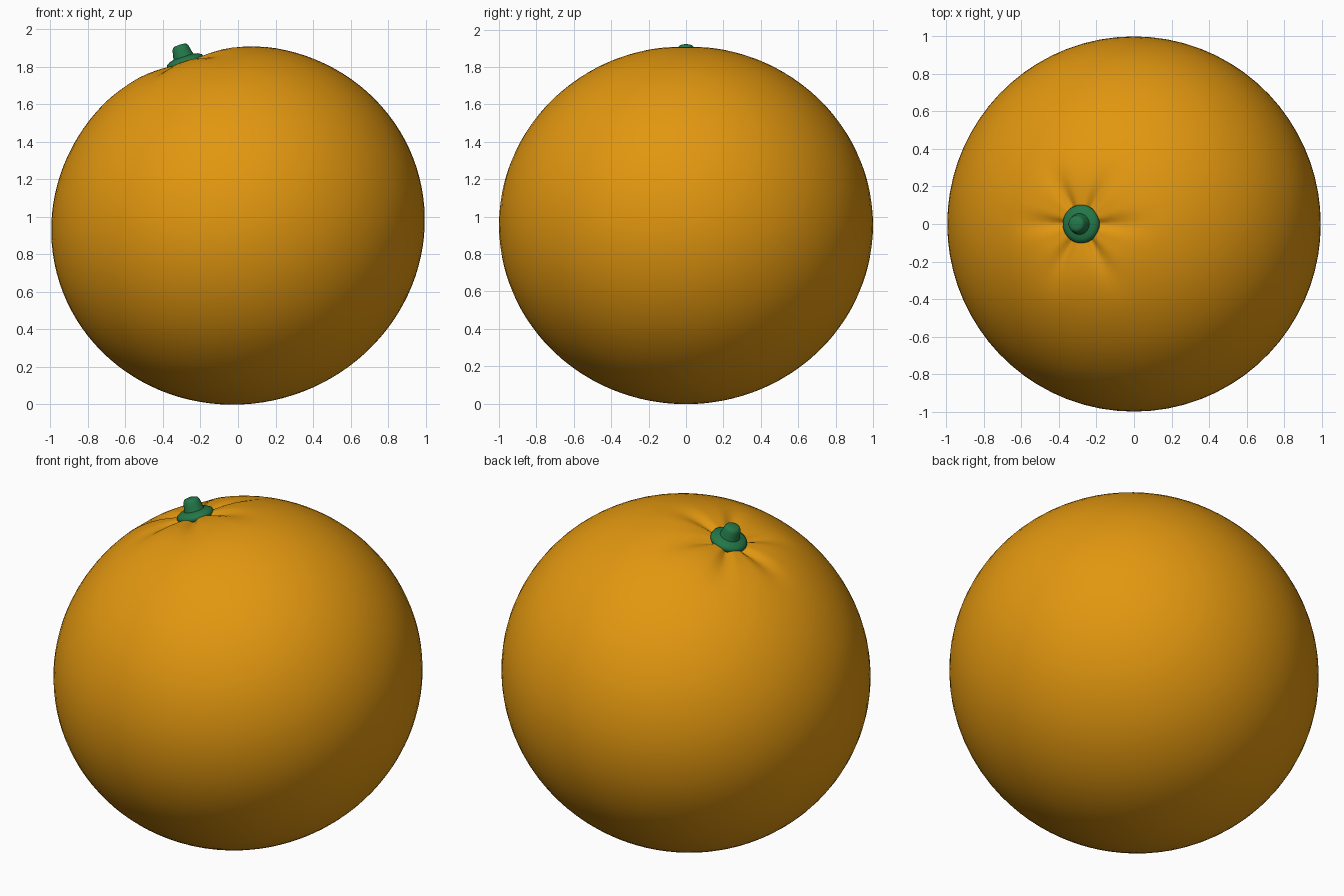
import bpy, bmesh, math
from mathutils import Matrix

if "Cube" in bpy.data.objects:
    bpy.data.objects.remove(bpy.data.objects["Cube"])

TILT = Matrix.Translation((0, 0, 0.955)) @ Matrix.Rotation(math.radians(-18), 4, 'Y')


def material(name, rgb):
    m = bpy.data.materials.new(name)
    m.diffuse_color = (*rgb, 1)
    m.use_nodes = True
    m.node_tree.nodes["Principled BSDF"].inputs["Base Color"].default_value = m.diffuse_color
    return m


def lathe(name, rows, segments, mat, offset=None):
    """Revolve (radius, height) rows; zero-radius ends become poles."""
    bm = bmesh.new()
    rings = []
    for r, h in rows:
        ring = []
        for i in range(1 if r < 1e-5 else segments):
            a = 2 * math.pi * i / segments
            dz = offset(r, h, a) if offset else 0
            ring.append(bm.verts.new((r * math.cos(a), r * math.sin(a), h + dz)))
        rings.append(ring)
    for lo, hi in zip(rings, rings[1:]):
        for i in range(segments):
            j = (i + 1) % segments
            if len(lo) == 1:
                bm.faces.new((lo[0], hi[j], hi[i]))
            elif len(hi) == 1:
                bm.faces.new((lo[i], lo[j], hi[0]))
            else:
                bm.faces.new((lo[i], lo[j], hi[j], hi[i]))
    me = bpy.data.meshes.new(name)
    bm.to_mesh(me)
    bm.free()
    me.transform(TILT)
    me.materials.append(mat)
    ob = bpy.data.objects.new(name, me)
    bpy.context.collection.objects.link(ob)
    bpy.ops.object.select_all(action='DESELECT')
    ob.select_set(True)
    bpy.context.view_layer.objects.active = ob
    bpy.ops.object.shade_smooth_by_angle(angle=math.radians(50))
    return ob


# Dimple at the top with six soft creases running out of it
def dimple(r, h, a):
    if h < 0:
        return 0
    groove = ((1 + math.cos(6 * a)) / 2) ** 3
    return -0.043 * math.exp(-(r / 0.2) ** 2) \
        - 0.022 * groove * min(1, r / 0.1) * math.exp(-(r / 0.33) ** 4)


# Fruit body: slightly flattened ball
N = 56
rows = []
for k in range(N + 1):
    t = math.pi * k / N
    rows.append((math.sin(t), -0.953 * math.cos(t)))
lathe("fruit_body", rows, 72, material("orange peel", (0.76, 0.31, 0.005)), dimple)

# Stem: round button with a short knob
stem = [(0, 0.885), (0.08, 0.889), (0.097, 0.898), (0.103, 0.911), (0.098, 0.926),
        (0.08, 0.937), (0.056, 0.943), (0.050, 0.965), (0.045, 0.992),
        (0.038, 1.004), (0.025, 1.009), (0, 1.010)]
lathe("stem", stem, 32, material("leaf green", (0.017, 0.185, 0.066)))
